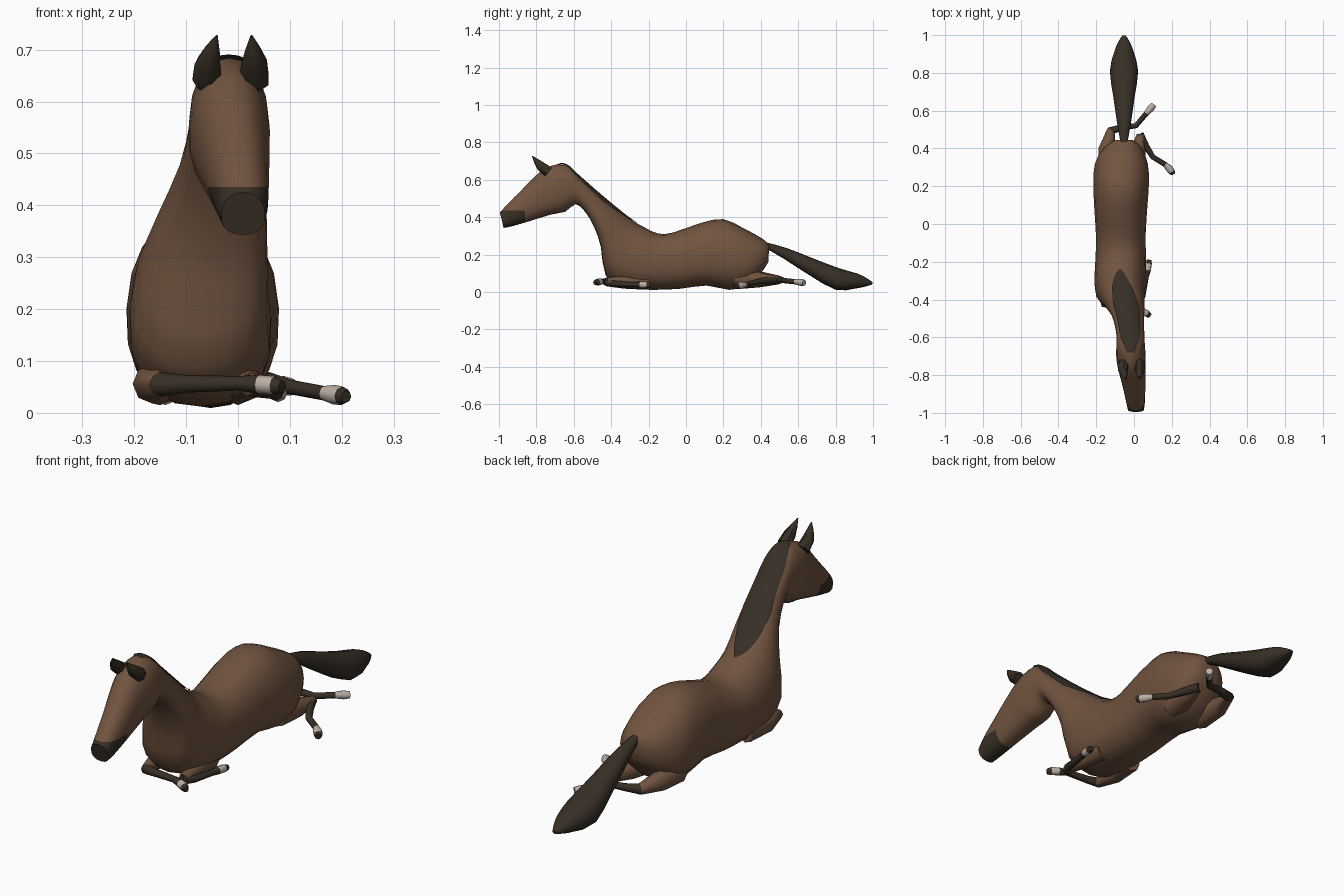
import bpy, bmesh, math
from mathutils import Vector


def mat(name, rgb):
    m = bpy.data.materials.new(name)
    m.diffuse_color = (*rgb, 1)
    return m


BROWN = mat("brown coat", (0.165, 0.088, 0.05))
DARK = mat("dark hair", (0.038, 0.028, 0.019))
PALE = mat("pale sock", (0.5, 0.43, 0.38))


def finish(bm, name, mats, angle=50):
    bmesh.ops.recalc_face_normals(bm, faces=bm.faces)
    me = bpy.data.meshes.new(name)
    bm.to_mesh(me)
    bm.free()
    for m in mats:
        me.materials.append(m)
    ob = bpy.data.objects.new(name, me)
    bpy.context.collection.objects.link(ob)
    bpy.ops.object.select_all(action='DESELECT')
    ob.select_set(True)
    bpy.context.view_layer.objects.active = ob
    bpy.ops.object.shade_smooth_by_angle(angle=math.radians(angle))
    return ob


def sample(rings, t):
    # Catmull-Rom blend between neighbouring section rows
    i = min(int(t), len(rings) - 2)
    u = t - i
    p = [rings[max(0, min(len(rings) - 1, i + k))] for k in (-1, 0, 1, 2)]
    return [0.5 * (2 * b + (c - a) * u + (2 * a - 5 * b + 4 * c - d) * u * u
                   + (3 * b - a - 3 * c + d) * u ** 3) for a, b, c, d in zip(*p)]


def point(row, a, off=0.0, egg=0.08):
    # row: top y, top z, bottom y, bottom z, centre x, half width
    ty, tz, by, bz, cx, w = row
    top, bot = Vector((0, ty, tz)), Vector((0, by, bz))
    mid, half = (top + bot) / 2, (top - bot) / 2
    h = half.length
    c, s = math.cos(a), math.sin(a)
    f = lambda v: math.copysign(abs(v) ** 0.87, v)
    p = mid + half / h * (h + off) * f(c)
    p.x = cx + (w + off) * f(s) * (1 - egg * c)
    return p


def bridge(bm, loops, closed=True):
    n = len(loops[0])
    for A, B in zip(loops, loops[1:]):
        for j in range(n if closed else n - 1):
            k = (j + 1) % n
            bm.faces.new((A[j], A[k], B[k], B[j]))


def loft(rings, seg=20, sub=2):
    bm = bmesh.new()
    loops = []
    for i in range((len(rings) - 1) * sub + 1):
        row = sample(rings, i / sub)
        loops.append([bm.verts.new(point(row, 2 * math.pi * j / seg)) for j in range(seg)])
    bridge(bm, loops)
    bm.faces.new(loops[0])
    bm.faces.new(loops[-1])
    return bm


def tube(name, pts, mats, ids, seg=8):
    # pts: x, y, z, radius; ids: material slot for each stretch
    bm = bmesh.new()
    loops = []
    P = [Vector(p[:3]) for p in pts]
    for i, p in enumerate(P):
        d = (P[min(i + 1, len(P) - 1)] - P[max(i - 1, 0)]).normalized()
        side = d.cross(Vector((0, 0, 1))).normalized()
        up = side.cross(d)
        r = pts[i][3]
        loops.append([bm.verts.new(p + r * (side * math.cos(2 * math.pi * j / seg)
                                            + up * math.sin(2 * math.pi * j / seg)))
                      for j in range(seg)])
    bridge(bm, loops)
    bm.faces.ensure_lookup_table()
    for f in bm.faces:
        f.material_index = ids[f.index // seg] if f.index >= 0 else 0
    bm.faces.index_update()
    for f in bm.faces:
        f.material_index = ids[f.index // seg]
    bm.faces.new(loops[0]).material_index = ids[0]
    bm.faces.new(loops[-1]).material_index = ids[-1]
    return finish(bm, name, mats)


# Body, neck and head as one lofted skin, rump to muzzle
RINGS = [
    (0.445, 0.25, 0.44, 0.16, -0.052, 0.05),
    (0.41, 0.285, 0.40, 0.10, -0.06, 0.10),
    (0.31, 0.34, 0.33, 0.035, -0.067, 0.14),
    (0.20, 0.39, 0.23, 0.012, -0.068, 0.147),
    (0.08, 0.37, 0.11, 0.035, -0.070, 0.141),
    (-0.07, 0.318, -0.03, 0.018, -0.070, 0.132),
    (-0.15, 0.313, -0.18, 0.012, -0.070, 0.133),
    (-0.22, 0.345, -0.33, 0.025, -0.073, 0.136),
    (-0.29, 0.385, -0.43, 0.09, -0.072, 0.130),
    (-0.38, 0.455, -0.455, 0.24, -0.052, 0.108),
    (-0.48, 0.54, -0.49, 0.345, -0.032, 0.086),
    (-0.57, 0.62, -0.54, 0.43, -0.022, 0.076),
    (-0.645, 0.683, -0.59, 0.47, -0.018, 0.074),
    (-0.73, 0.672, -0.645, 0.43, -0.017, 0.078),
    (-0.79, 0.635, -0.72, 0.415, -0.013, 0.074),
    (-0.88, 0.545, -0.84, 0.378, 0.0, 0.06),
    (-0.95, 0.475, -0.93, 0.352, 0.008, 0.050),
    (-0.995, 0.425, -0.975, 0.343, 0.01, 0.042),
]
bm = loft(RINGS)
for co, no, lim in (((0, -0.86, 0), (0, 1, 0), -0.7), ((0, 0, 0.435), (0, 0, 1), -0.86)):
    fs = [f for f in bm.faces if f.calc_center_median().y < lim]
    geom = set(fs) | {e for f in fs for e in f.edges} | {v for f in fs for v in f.verts}
    bmesh.ops.bisect_plane(bm, geom=list(geom), plane_co=co, plane_no=no)
for f in bm.faces:  # dark muzzle
    c = f.calc_center_median()
    f.material_index = int(c.y < -0.86 and c.z < 0.435)
finish(bm, "horse_body", [BROWN, DARK])

# Mane: thin patch following the crest of the neck
bm = bmesh.new()
loops = []
N = 20
for i in range(N + 1):
    t = 7.3 + (12.4 - 7.3) * i / N
    u = i / N
    spread = 0.02 + 0.75 * min(1, u / 0.45) * min(1, (1 - u) / 0.3 + 0.3)
    loops.append([bm.verts.new(point(sample(RINGS, t), spread * (j / 4 - 1), 0.005))
                  for j in range(9)])
bridge(bm, loops, closed=False)
finish(bm, "mane", [DARK])

# Tail
finish(loft([
    (0.43, 0.265, 0.43, 0.232, -0.053, 0.018),
    (0.54, 0.235, 0.52, 0.18, -0.053, 0.036),
    (0.68, 0.18, 0.66, 0.09, -0.053, 0.056),
    (0.82, 0.127, 0.80, 0.012, -0.053, 0.075),
    (0.92, 0.098, 0.90, 0.018, -0.053, 0.052),
    (0.97, 0.072, 0.96, 0.03, -0.053, 0.03),
    (0.998, 0.053, 0.995, 0.04, -0.053, 0.010)], seg=12), "tail", [DARK])

# Ears
for side, x, tip in (("left", -0.058, -0.041), ("right", 0.032, 0.026)):
    tube(side + "_ear", [(x, -0.735, 0.642, 0.030), (x, -0.775, 0.672, 0.026),
                         (0.5 * (x + tip), -0.80, 0.70, 0.015), (tip, -0.822, 0.727, 0.002)],
         [DARK], [0, 0, 0], seg=7)

# Folded legs: brown upper limb, dark shank, pale sock, dark hoof tip
LEG = [BROWN, DARK, PALE]
tube("left_front_leg", [
    (-0.15, -0.20, 0.06, 0.045), (-0.165, -0.33, 0.056, 0.038), (-0.15, -0.425, 0.055, 0.024),
    (-0.10, -0.435, 0.056, 0.017), (0.0, -0.445, 0.057, 0.014), (0.04, -0.46, 0.055, 0.018),
    (0.07, -0.475, 0.053, 0.018), (0.085, -0.487, 0.05, 0.012)], LEG, [0, 0, 1, 1, 1, 2, 1])
tube("right_front_forearm", [(0.0, -0.20, 0.06, 0.045), (0.015, -0.32, 0.056, 0.034),
                             (0.025, -0.42, 0.055, 0.022)], LEG, [0, 0])
tube("right_front_leg", [
    (0.02, -0.425, 0.053, 0.021), (0.045, -0.38, 0.045, 0.016), (0.065, -0.28, 0.04, 0.013),
    (0.072, -0.245, 0.04, 0.017), (0.078, -0.21, 0.038, 0.017), (0.08, -0.19, 0.036, 0.012)],
    LEG, [1, 1, 1, 2, 1])
tube("left_hind_leg", [
    (-0.14, 0.27, 0.07, 0.055), (-0.145, 0.40, 0.068, 0.042), (-0.12, 0.495, 0.065, 0.024),
    (-0.06, 0.513, 0.065, 0.017), (0.01, 0.52, 0.062, 0.014), (0.065, 0.585, 0.055, 0.014),
    (0.088, 0.612, 0.052, 0.019), (0.105, 0.632, 0.05, 0.016)], LEG, [0, 0, 1, 1, 1, 2, 2])
tube("right_hind_thigh", [(0.0, 0.27, 0.075, 0.055), (0.02, 0.38, 0.068, 0.042),
                          (0.035, 0.475, 0.065, 0.020)], LEG, [0, 0])
tube("right_hind_leg", [
    (0.03, 0.475, 0.065, 0.022), (0.065, 0.41, 0.06, 0.017), (0.10, 0.355, 0.05, 0.014),
    (0.165, 0.315, 0.038, 0.014), (0.185, 0.295, 0.035, 0.019), (0.20, 0.277, 0.033, 0.018),
    (0.208, 0.264, 0.031, 0.012)], LEG, [1, 1, 1, 2, 2, 1])
